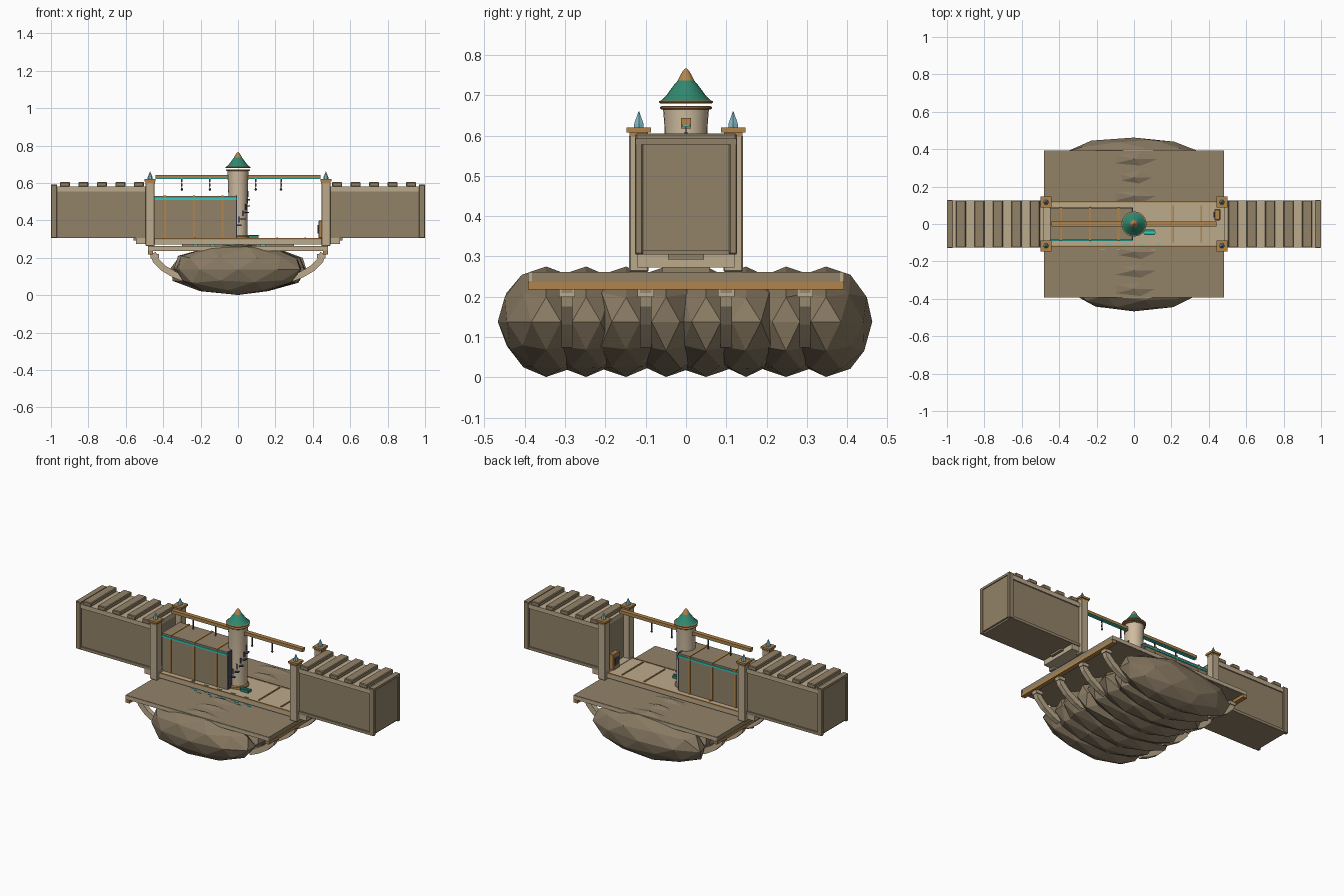
import bpy, bmesh, math, random
from mathutils import Vector

random.seed(4)
if "Cube" in bpy.data.objects:
    bpy.data.objects.remove(bpy.data.objects["Cube"])


def material(name, r, g, b):
    m = bpy.data.materials.new(name)
    m.use_nodes = True
    m.diffuse_color = (r, g, b, 1)
    m.node_tree.nodes["Principled BSDF"].inputs["Base Color"].default_value = (r, g, b, 1)
    return m


STONE = material("weathered stone", .29, .225, .14)
ROCK = material("cliff rock", .25, .195, .125)
PALE = material("pale limestone", .50, .405, .265)
CREAM = material("tower cream", .62, .50, .35)
BRONZE = material("bronze", .44, .23, .07)
GREEN = material("roof green", .03, .25, .16)
GLOW = material("glowing teal", .03, .62, .55)
CRYSTAL = material("blue crystal", .22, .47, .56)
IRON = material("slate iron", .07, .075, .11)


def finish(name, bm, mat):
    me = bpy.data.meshes.new(name)
    bm.to_mesh(me)
    bm.free()
    me.materials.append(mat)
    ob = bpy.data.objects.new(name, me)
    bpy.context.collection.objects.link(ob)
    return ob


def box(name, mat, x, y, z, bevel=0):
    """Box from (low, high) spans."""
    bm = bmesh.new()
    bmesh.ops.create_cube(bm, size=1)
    for v in bm.verts:
        for i, (lo, hi) in enumerate((x, y, z)):
            v.co[i] = (lo + hi) / 2 + v.co[i] * (hi - lo)
    ob = finish(name, bm, mat)
    if bevel:
        mod = ob.modifiers.new("edge", "BEVEL")
        mod.width, mod.segments = bevel, 1
    return ob


def around(c, half):
    return (c - half, c + half)


def lathe(name, mat, profile, x=0, y=0, sides=24, smooth=True):
    """Closed turned shape from (radius, height) points."""
    bm = bmesh.new()
    rings = []
    for r, z in profile:
        rings.append([bm.verts.new((x + r * math.cos(2 * math.pi * i / sides),
                                    y + r * math.sin(2 * math.pi * i / sides), z))
                      for i in range(sides)])
    for a, b in zip(rings, rings[1:]):
        for i in range(sides):
            j = (i + 1) % sides
            bm.faces.new((a[i], a[j], b[j], b[i]))
    bm.faces.new(rings[0][::-1])
    bm.faces.new(rings[-1])
    ob = finish(name, bm, mat)
    if smooth:
        for p in ob.data.polygons:
            p.use_smooth = len(p.vertices) == 4
        ob.data.set_sharp_from_angle(angle=math.radians(30))
    return ob


def strut(name, mat, points, half_y, half_t):
    """Rectangular rib along a path in the xz plane."""
    y = points[0][1]
    bm = bmesh.new()
    rings = []
    for i, p in enumerate(points):
        a, b = points[max(i - 1, 0)], points[min(i + 1, len(points) - 1)]
        d = (Vector(b) - Vector(a)).normalized()
        n = Vector((-d.z, 0, d.x)) * half_t
        side = Vector((0, half_y, 0))
        rings.append([bm.verts.new(Vector(p) + q) for q in (n + side, n - side, -n - side, side - n)])
    for a, b in zip(rings, rings[1:]):
        for i in range(4):
            j = (i + 1) % 4
            bm.faces.new((a[i], a[j], b[j], b[i]))
    bm.faces.new(rings[0][::-1])
    bm.faces.new(rings[-1])
    bmesh.ops.recalc_face_normals(bm, faces=bm.faces)
    finish(name, bm, mat)


# Cliff: a row of faceted boulders
for k in range(8):
    y = -.347 + k * .0992
    length = random.uniform(.34, .38)
    bm = bmesh.new()
    bmesh.ops.create_icosphere(bm, subdivisions=2, radius=1)
    for v in bm.verts:
        pole = abs(v.co.z) > .98
        f = 1 if pole else random.uniform(.94, 1.04)
        v.co = (v.co.x * length * f, y + v.co.y * .117 * f, .138 + v.co.z * .137 * min(f, 1))
    finish("boulder", bm, ROCK)

# Deck with bronze side bands
box("deck", STONE, (-.48, .48), (-.39, .39), (.236, .262))
for s in (-1, 1):
    box("deck_side_band", BRONZE, around(s * .468, .014), (-.392, .392), (.218, .236))
    box("deck_front_lip", PALE, (-.482, .482), around(s * .387, .005), (.238, .260))
    # Curved brackets below the deck
    for y in (-.295, -.1, .1, .295):
        path = [(s * px, y, pz) for px, pz in ((.455, .225), (.44, .185), (.40, .145), (.34, .11), (.29, .09))]
        strut("bracket", PALE, path, .014, .017)
        box("bracket_head", PALE, around(s * .445, .022), around(y, .02), (.2, .22))

# Roadway and its inlays
box("road", PALE, (-.465, .465), (-.12, .12), (.272, .303))
box("road_footing", STONE, (-.3, .3), (-.06, .06), (.25, .272))
for x in (-.23, .21, .36):
    box("road_strip", BRONZE, around(x, .004), (-.1, .1), (.302, .307))
for s in (-1, 1):
    box("road_edge_line", BRONZE, (-.46, .46), around(s * .118, .004), (.298, .305))
for i in range(14):
    x = -.24 + i * .03
    box("glowing_crack", GLOW, (x, x + .026), around(-.108 - .014 * (i % 3), .002), (.258, .306 if i % 3 == 0 else .264))

# Two walled wings
for s in (-1, 1):
    def span(a, b):
        return tuple(sorted((s * a, s * b)))
    box("wing_wall", STONE, span(.485, .985), (-.117, .117), (.305, .575))
    box("wing_cap", PALE, span(.485, .975), (-.125, .125), (.555, .581))
    box("wing_end_panel", STONE, span(.98, .995), (-.11, .11), (.315, .585))
    box("wing_foundation", PALE, span(.44, .545), (-.12, .12), (.273, .306))
    box("wing_foundation_step", STONE, span(.5, .56), (-.045, .045), (.293, .305))
    for t in (-1, 1):
        box("wing_base_trim", STONE, span(.485, .975), around(t * .119, .006), (.305, .322))
        box("wing_corner", STONE, span(.968, 1), around(t * .117, .010), (.305, .59), .003)
    box("wing_end_lintel", STONE, span(.968, 1), (-.125, .125), (.578, .592))
    for i in range(5):
        box("battlement", STONE, around(s * (.53 + i * .099), .027), (-.126, .126), (.58, .605), .004)
    # Gate pillars with crystal finials
    for t in (-1, 1):
        x, y = s * .47, t * .117
        box("gate_pillar", PALE, around(x, .024), around(y, .024), (.262, .602), .003)
        box("pillar_cap", BRONZE, around(x, .025), around(y, .023), (.598, .61))
        box("pillar_cap_top", BRONZE, around(x, .03), around(y, .03), (.608, .62))
        lathe("crystal_finial", CRYSTAL, [(.014, .62), (.013, .63), (.001, .66)], x, y, 6, False)

# Gate slab with bronze bands and glowing rails
box("gate_slab", STONE, (-.45, -.012), (-.086, .086), (.303, .53))
box("gate_edge_plate", IRON, (-.013, -.006), (-.086, .086), (.305, .532))
for x in (-.392, -.235, -.083):
    box("gate_band", BRONZE, around(x, .006), (-.09, .09), (.303, .533))
for t in (-1, 1):
    box("gate_glow_rail", GLOW, (-.45, -.008), around(t * .088, .004), (.509, .519))
box("winch_box", BRONZE, (.43, .462), (.02, .08), (.303, .40), .004)
box("winch_panel", IRON, (.426, .431), (.035, .065), (.33, .375))

# Overhead beam with hanging chains
box("beam", BRONZE, (-.44, .44), (-.013, .013), (.626, .643))
box("beam_glow", GLOW, (-.44, .44), (-.009, .009), (.621, .626))
for x in (-.3, -.15, .095, .23):
    for i in range(4):
        w, d = ((.004, .0015), (.0015, .004))[i % 2]
        box("chain_link", IRON, around(x, w), around(0, d), (.606 - i * .013, .622 - i * .013))
    lathe("chain_weight", IRON, [(.002, .558), (.007, .566), (.002, .574)], x, 0, 8)

# Central tower
lathe("tower", CREAM, [(.052, .303), (.051, .5), (.054, .63), (.057, .666)])
lathe("tower_foot", BRONZE, [(.06, .303), (.06, .313), (.053, .318)])
lathe("tower_rim", BRONZE, [(.06, .664), (.064, .667), (.064, .671), (.06, .673)])
lathe("tower_neck", CREAM, [(.03, .67), (.03, .672)])
lathe("roof_rim", BRONZE, [(.064, .68), (.067, .682), (.067, .685), (.062, .687)])
lathe("roof", GREEN, [(.065, .684), (.05, .698), (.03, .725), (.019, .738)])
lathe("roof_tip", BRONZE, [(.021, .736), (.016, .746), (.008, .76), (.002, .766)])

# Slit windows winding up the tower, and framed openings near the top
for i in range(6):
    a = -1.9 + i * .42
    slit = box("slit_window", IRON, around(0, .004), around(0, .005), around(0, .016))
    slit.location = (.051 * math.cos(a), .051 * math.sin(a), .37 + i * .034)
    slit.rotation_euler.z = a
    step = box("tower_step", IRON, around(0, .008), around(0, .012), around(0, .003))
    step.location = (.056 * math.cos(a), .056 * math.sin(a), .34 + i * .034)
    step.rotation_euler.z = a
for s in (-1, 1):
    box("window_frame", BRONZE, around(s * .054, .006), around(0, .012), (.618, .641))
    box("window_pane", GLOW, around(s * .06, .002), around(0, .005), (.624, .635))

# Glowing pipe on the road beside the tower
box("glow_pipe", GREEN, (.055, .11), (-.06, -.03), (.303, .318))
box("glow_pipe_line", GLOW, (.05, .115), around(-.045, .005), (.318, .322))
